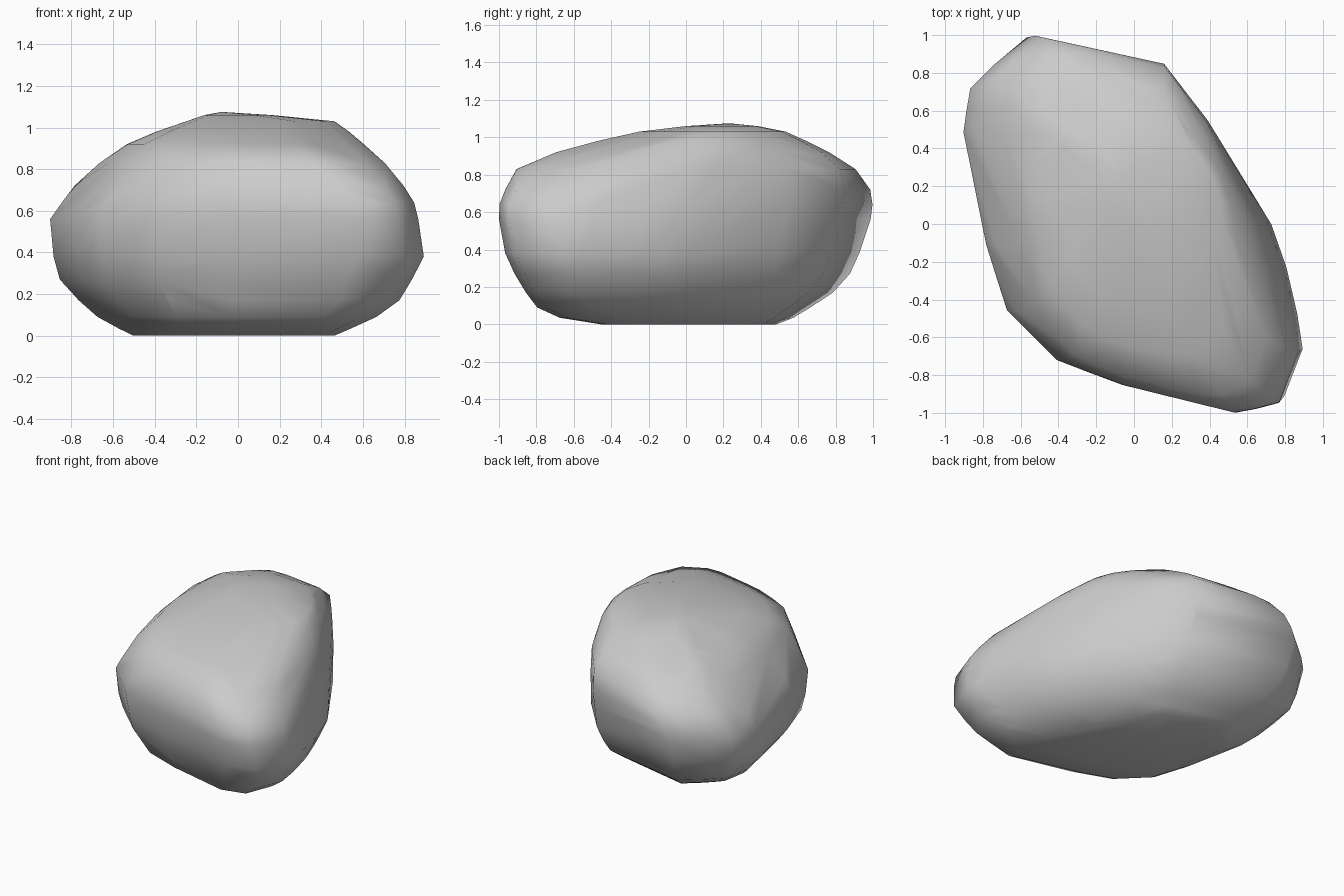
import bpy, bmesh
from math import cos, sin, pi, atan2
from mathutils import Vector

if "Cube" in bpy.data.objects:
    bpy.data.objects.remove(bpy.data.objects["Cube"])

# Plan outline at the widest height, and the boxier outline of the upper plateau
MID = [(-.56, 1), (-.19, .91), (.17, .84), (.41, .55), (.56, .27), (.72, .02), (.80, -.22), (.86, -.48),
       (.89, -.68), (.84, -.76), (.79, -.94), (.56, -1), (.28, -.925), (-.05, -.85), (-.40, -.72),
       (-.67, -.45), (-.78, -.10), (-.83, .17), (-.90, .50), (-.86, .73), (-.74, .85), (-.61, .91)]
TOP = [(-.25, .74), (.15, .69), (.36, .46), (.49, .27), (.57, .04), (.59, -.17), (.52, -.45),
       (.28, -.68), (0, -.65), (-.25, -.56), (-.44, -.36), (-.53, .05), (-.50, .50)]

# height, x min, x max, y min, y max, share of the plateau outline
LEVELS = [(0, -.50, .46, -.45, .48, 0), (.035, -.57, .54, -.67, .57, 0),
          (.09, -.67, .66, -.79, .66, 0), (.17, -.76, .77, -.85, .78, 0),
          (.27, -.85, .83, -.91, .87, 0), (.38, -.88, .89, -.96, .92, 0),
          (.56, -.90, .86, -1, .98, 0), (.64, -.84, .84, -1, .99, 0),
          (.72, -.78, .79, -.96, 1, 0), (.83, -.66, .70, -.90, .90, .35),
          (.92, -.53, .60, -.69, .76, .8), (.98, -.39, .53, -.47, .64, 1),
          (1.03, -.24, .46, -.25, .53, 1), (1.06, -.16, .16, 0, .38, 1)]


def reach(poly, a):
    """Outline point in direction a from the origin."""
    d = Vector((cos(a), sin(a)))
    best = 0
    for i, p in enumerate(poly):
        p, q = Vector(p), Vector(poly[(i + 1) % len(poly)])
        e = q - p
        det = d.x * e.y - d.y * e.x
        if abs(det) < 1e-9:
            continue
        t = (p.x * e.y - p.y * e.x) / det
        s = (p.x * d.y - p.y * d.x) / det
        if -1e-6 <= s <= 1 + 1e-6:
            best = max(best, t)
    return d * best


def fit(pts, box):
    """Stretch a ring to the box x0, x1, y0, y1."""
    xs, ys = [p[0] for p in pts], [p[1] for p in pts]
    fx = lambda x: box[0] + (x - min(xs)) / (max(xs) - min(xs)) * (box[1] - box[0])
    fy = lambda y: box[2] + (y - min(ys)) / (max(ys) - min(ys)) * (box[3] - box[2])
    return [Vector((fx(x), fy(y))) for x, y in pts]


def inside(p):
    """Keep a point within the widest outline."""
    edge = reach(MID, atan2(p.y, p.x))
    return edge if p.length > edge.length else p


# One column per outline corner, plus one halfway between distant neighbours
corner = sorted(atan2(y, x) for x, y in MID)
angles = []
for a, b in zip(corner, corner[1:] + [corner[0] + 2 * pi]):
    angles += [a, (a + b) / 2] if b - a > .12 else [a]
unit = (-1, 1, -1, 1)
mid = fit([reach(MID, a) for a in angles], unit)
top = fit([reach(TOP, a) for a in angles], unit)

# Boulder: stacked rings and a low peak, wrapped in a tight skin
bm = bmesh.new()
for z, x0, x1, y0, y1, share in LEVELS:
    pts = fit([m.lerp(t, share) for m, t in zip(mid, top)], (x0, x1, y0, y1))
    for p in pts:
        bm.verts.new((*(inside(p) * 1.007), z))
bm.verts.new((-.08, .23, 1.075))
hull = bmesh.ops.convex_hull(bm, input=bm.verts)
loose = {v for v in hull["geom_interior"] + hull["geom_unused"] if isinstance(v, bmesh.types.BMVert)}
bmesh.ops.delete(bm, geom=list(loose), context='VERTS')
bmesh.ops.recalc_face_normals(bm, faces=bm.faces)
mesh = bpy.data.meshes.new("boulder")
bm.to_mesh(mesh)
bm.free()
mesh.polygons.foreach_set("use_smooth", [True] * len(mesh.polygons))
boulder = bpy.data.objects.new("boulder", mesh)
bpy.context.collection.objects.link(boulder)
